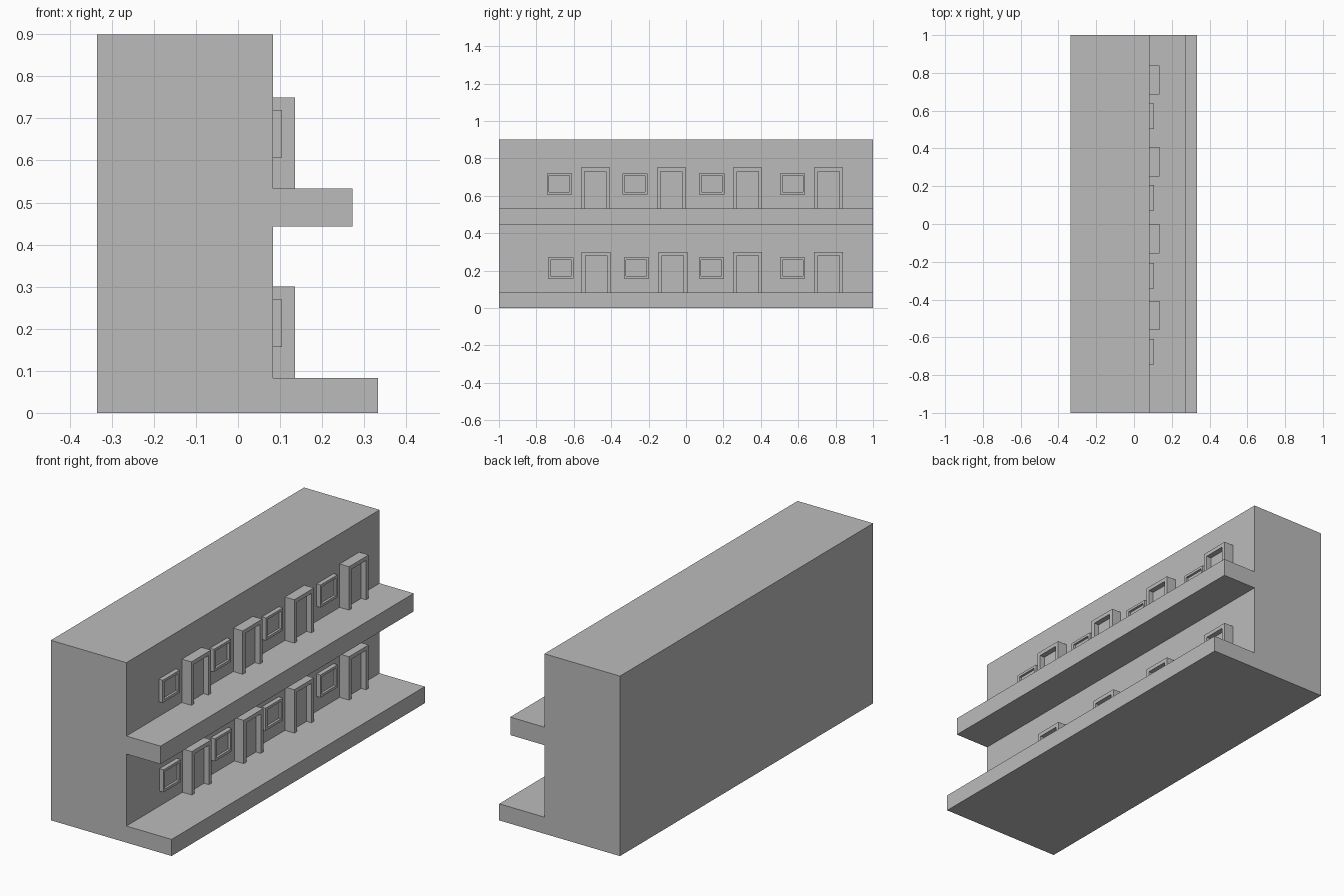
import bpy, bmesh
from mathutils import Vector

if "Cube" in bpy.data.objects:
    bpy.data.objects.remove(bpy.data.objects["Cube"])

grey = bpy.data.materials.new("plain_grey")
grey.diffuse_color = (0.5, 0.5, 0.5, 1)
grey.use_nodes = True
grey.node_tree.nodes["Principled BSDF"].inputs["Base Color"].default_value = grey.diffuse_color

WALL = 0.083      # x of the facade
EMBED = 0.03      # how far trims sink into the wall


def extrude(bm, points, offset):
    """Extrude a flat outline along an offset vector."""
    face = bm.faces.new([bm.verts.new(p) for p in points])
    out = bmesh.ops.extrude_face_region(bm, geom=[face])
    verts = [g for g in out["geom"] if isinstance(g, bmesh.types.BMVert)]
    bmesh.ops.translate(bm, verts=verts, vec=Vector(offset))


def finish(bm, name):
    bmesh.ops.recalc_face_normals(bm, faces=bm.faces)
    me = bpy.data.meshes.new(name)
    bm.to_mesh(me)
    bm.free()
    me.materials.append(grey)
    ob = bpy.data.objects.new(name, me)
    bpy.context.collection.objects.link(ob)


def relief(bm, outline, depth):
    """Raise a y-z outline out of the facade."""
    extrude(bm, [(WALL - EMBED, y, z) for y, z in outline], (depth + EMBED, 0, 0))


def rect(y0, y1, z0, z1):
    return [(y0, z0), (y1, z0), (y1, z1), (y0, z1)]


def door(name, yc, floor):
    # U-shaped frame with a set-back door leaf
    w, h, b, lo = 0.0775, 0.217, 0.02, floor - 0.02
    bm = bmesh.new()
    top = floor + h
    relief(bm, [(yc - w, lo), (yc - w, top), (yc + w, top), (yc + w, lo),
                (yc + w - b, lo), (yc + w - b, top - b),
                (yc - w + b, top - b), (yc - w + b, lo)], 0.052)
    relief(bm, rect(yc - w + b, yc + w - b, lo, top - b), 0.025)
    finish(bm, name)


def window(name, yc, floor):
    # Plate with a recessed pane
    w = 0.0675
    bm = bmesh.new()
    relief(bm, rect(yc - w, yc + w, floor + 0.074, floor + 0.187), 0.022)
    bm.normal_update()
    front = max(bm.faces, key=lambda f: f.calc_center_median().x)
    bmesh.ops.inset_region(bm, faces=[front], thickness=0.018)
    out = bmesh.ops.extrude_face_region(bm, geom=[front])
    verts = [g for g in out["geom"] if isinstance(g, bmesh.types.BMVert)]
    bmesh.ops.translate(bm, verts=verts, vec=(-0.012, 0, 0))
    if front.is_valid:
        bm.faces.remove(front)
    finish(bm, name)


# Building block with ground walkway and balcony, one profile
bm = bmesh.new()
profile = [(-0.335, 0), (0.333, 0), (0.333, 0.083), (WALL, 0.083), (WALL, 0.443),
           (0.272, 0.443), (0.272, 0.533), (WALL, 0.533), (WALL, 0.9), (-0.335, 0.9)]
extrude(bm, [(x, -1, z) for x, z in profile], (0, 2, 0))
finish(bm, "building_block")

# Doors and windows on both storeys
storeys = {
    "lower": (0.083, (-0.48, -0.07, 0.33, 0.762), (-0.67, -0.265, 0.136, 0.57)),
    "upper": (0.533, (-0.484, -0.078, 0.33, 0.762), (-0.677, -0.273, 0.138, 0.57)),
}
for level, (floor, doors, windows) in storeys.items():
    for i, (d, w) in enumerate(zip(doors, windows), 1):
        door(f"{level}_door_{i}", d, floor)
        window(f"{level}_window_{i}", w, floor)
